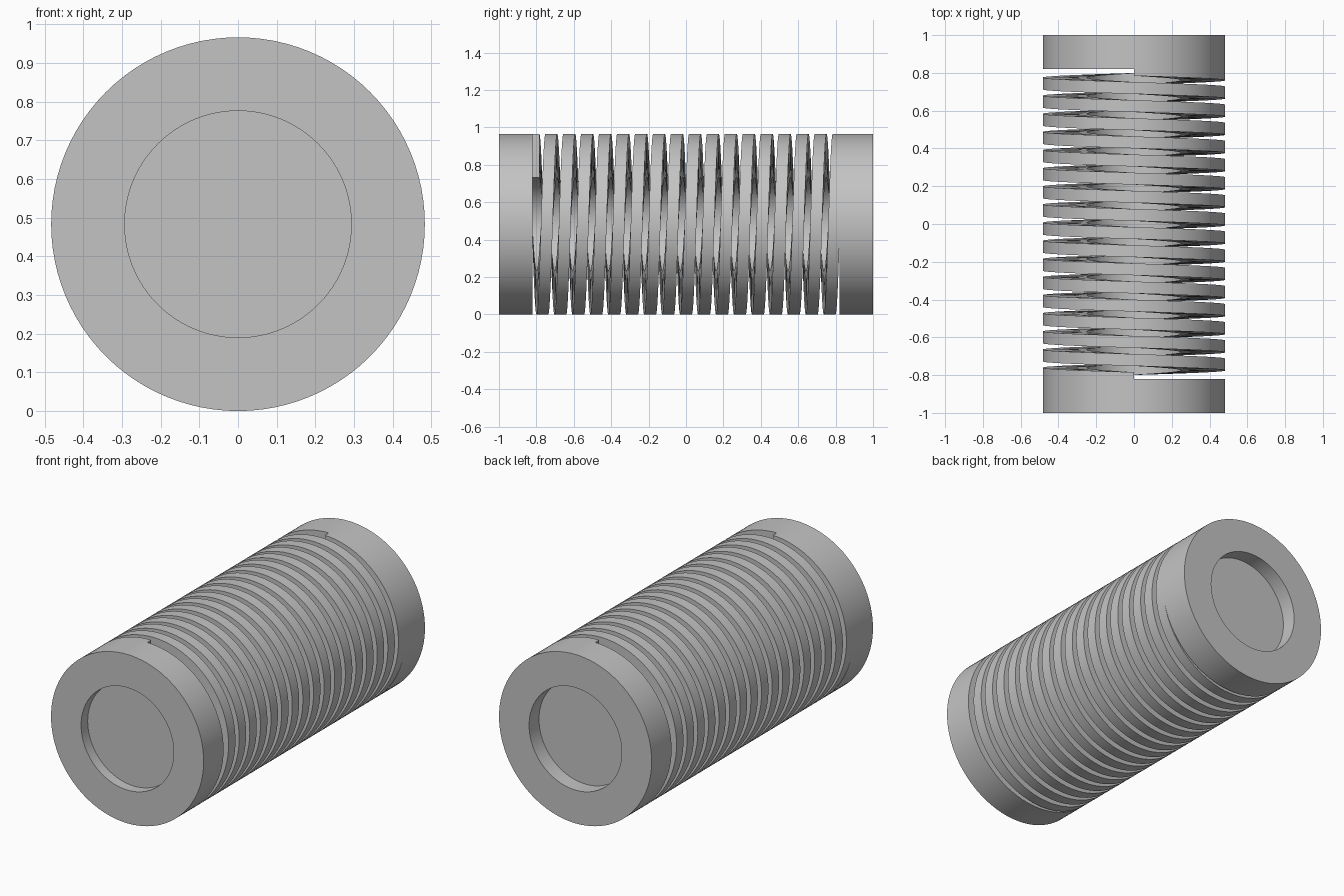
import bpy
import bmesh
import math

cube = bpy.data.objects.get("Cube")
if cube:
    bpy.data.objects.remove(cube, do_unlink=True)

RADIUS = 0.483       # outer radius, also the height of the axis
COIL_INNER = 0.25    # inner radius of the hollow coil
BORE = 0.293         # radius of the recess in each end
CAP_FACE = 0.82      # inner face of the end caps
COIL_START = 0.816   # centre of the coil band at its first end
COIL_WIDTH = 0.063
TURNS = 17
SEGMENTS = 96

grey = bpy.data.materials.new("plain_grey")
grey.use_nodes = True
colour = (0.55, 0.55, 0.55, 1)
grey.diffuse_color = colour
grey.node_tree.nodes["Principled BSDF"].inputs["Base Color"].default_value = colour


def place(radius, angle, y):
    """Point around the long axis; angle 0 is the top and turns towards +x."""
    return (radius * math.sin(angle), y, RADIUS + radius * math.cos(angle))


def finish(name, bm):
    bmesh.ops.recalc_face_normals(bm, faces=bm.faces)
    mesh = bpy.data.meshes.new(name)
    bm.to_mesh(mesh)
    bm.free()
    mesh.materials.append(grey)
    obj = bpy.data.objects.new(name, mesh)
    bpy.context.collection.objects.link(obj)
    bpy.ops.object.select_all(action="DESELECT")
    obj.select_set(True)
    bpy.context.view_layer.objects.active = obj
    bpy.ops.object.shade_smooth_by_angle(angle=math.radians(30))


def end_cap(name, side, depth):
    """Turned disc with a shallow round recess in its outer face."""
    profile = [(BORE, 1 - depth), (BORE, 1), (RADIUS, 1), (RADIUS, CAP_FACE)]
    bm = bmesh.new()
    rings = [[bm.verts.new(place(r, math.tau * i / SEGMENTS, side * y))
              for i in range(SEGMENTS)] for r, y in profile]
    for a, b in zip(rings, rings[1:]):
        for i in range(SEGMENTS):
            j = (i + 1) % SEGMENTS
            bm.faces.new((a[i], a[j], b[j], b[i]))
    bm.faces.new(rings[0])
    bm.faces.new(rings[-1])
    finish(name, bm)


def coil():
    """Square-edged helical band, trimmed flush with the end caps."""
    bm = bmesh.new()
    steps = TURNS * SEGMENTS
    half = COIL_WIDTH / 2
    corners = [(COIL_INNER, -half), (RADIUS, -half), (RADIUS, half), (COIL_INNER, half)]
    sections = []
    for i in range(steps + 1):
        centre = COIL_START * (1 - 2 * i / steps)
        angle = math.tau * i / SEGMENTS
        sections.append([bm.verts.new(place(
            r, angle, max(-CAP_FACE, min(CAP_FACE, centre + offset))))
            for r, offset in corners])
    for a, b in zip(sections, sections[1:]):
        for k in range(4):
            n = (k + 1) % 4
            bm.faces.new((a[k], a[n], b[n], b[k]))
    bm.faces.new(sections[0])
    bm.faces.new(sections[-1])
    finish("helical_coil", bm)


end_cap("front_end_cap", -1, 0.06)
end_cap("back_end_cap", 1, 0.09)
coil()
